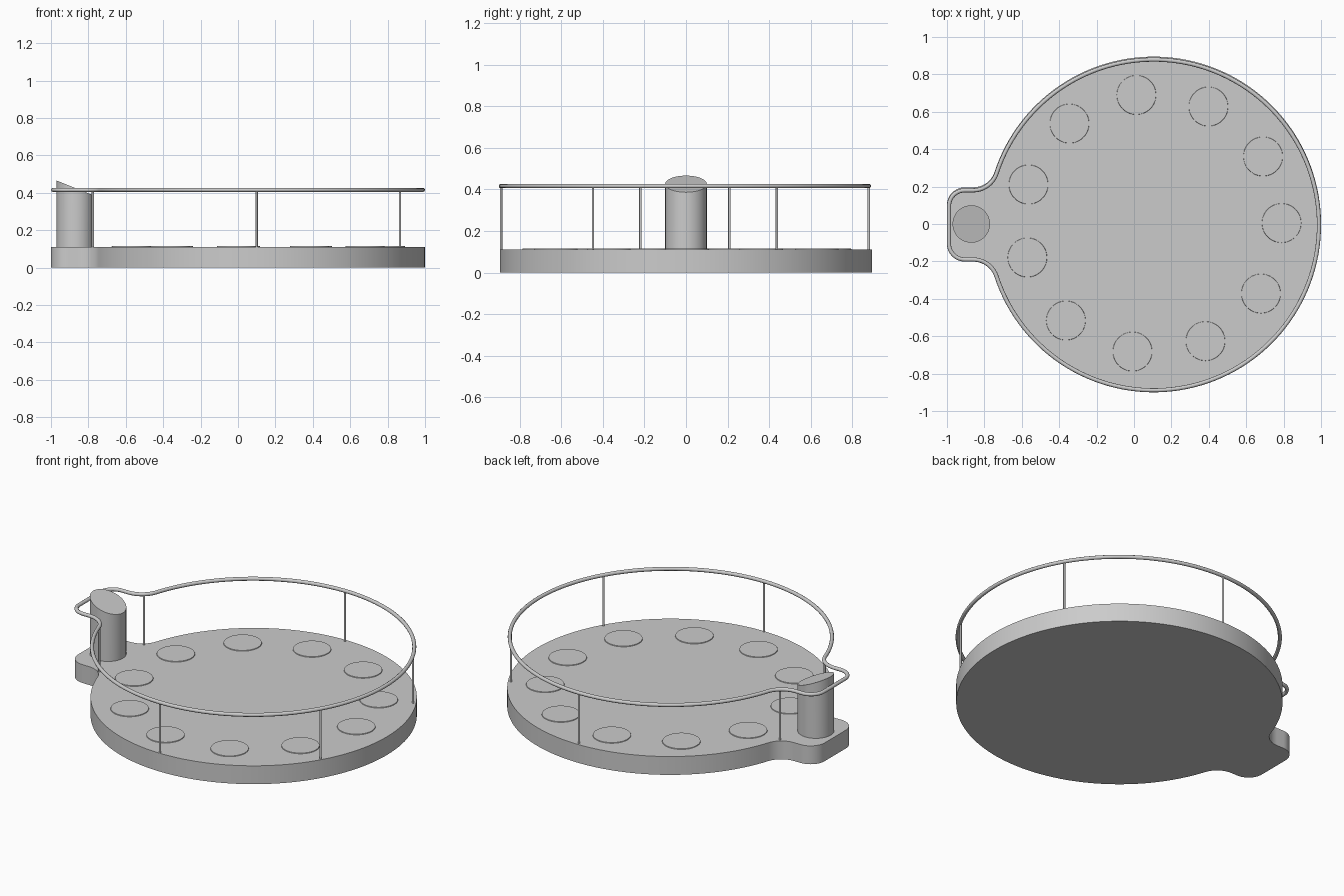
import bpy, bmesh
from math import sin, cos, pi, sqrt, atan2, radians

if "Cube" in bpy.data.objects:
    bpy.data.objects.remove(bpy.data.objects["Cube"])

CX, R = 0.105, 0.895        # round floor centre and radius
TOP = 0.111                 # floor height
RAIL_Z, TUBE = 0.416, 0.011
SHIFT = -0.005              # the rail sits slightly off to the front


def arc(cx, cy, r, a0, a1, n):
    return [(cx + r * cos(a0 + (a1 - a0) * i / n),
             cy + r * sin(a0 + (a1 - a0) * i / n)) for i in range(n + 1)]


def outline(d):
    """Disc blended into a small rounded tab at -x, inset by d."""
    rad, half, fil, cor, left = R - d, 0.196 - d, 0.12 + d, 0.095 - d, -1 + d
    fy = half + fil
    fx = CX - sqrt((rad + fil) ** 2 - fy ** 2)
    a = atan2(fy, fx - CX)
    upper = arc(CX, 0, rad, 0, a, 64)
    upper += arc(fx, fy, fil, a - pi, -pi / 2, 10)[1:]
    upper += arc(left + cor, half - cor, cor, pi / 2, pi, 10)
    lower = [(x, -y) for x, y in reversed(upper[1:])]
    return upper + lower


def finish(name, bm, smooth=True):
    bmesh.ops.recalc_face_normals(bm, faces=bm.faces)
    me = bpy.data.meshes.new(name)
    bm.to_mesh(me)
    bm.free()
    ob = bpy.data.objects.new(name, me)
    bpy.context.collection.objects.link(ob)
    bpy.ops.object.select_all(action='DESELECT')
    ob.select_set(True)
    bpy.context.view_layer.objects.active = ob
    bpy.ops.object.shade_smooth_by_angle(angle=radians(35))
    return ob


def cylinder(name, x, y, z0, z1, r, segs, slope=0.0, r_top=None):
    bm = bmesh.new()
    bmesh.ops.create_cone(bm, cap_ends=True, segments=segs, radius1=r,
                          radius2=r_top or r, depth=z1 - z0)
    for v in bm.verts:
        if v.co.z > 0:
            v.co.z -= slope * v.co.x
        v.co.x += x
        v.co.y += y
        v.co.z += (z0 + z1) / 2
    return finish(name, bm)


# Floor slab with tab
bm = bmesh.new()
face = bm.faces.new([bm.verts.new((x, y, 0)) for x, y in outline(0)])
ext = bmesh.ops.extrude_face_region(bm, geom=[face])
for v in ext['geom']:
    if isinstance(v, bmesh.types.BMVert):
        v.co.z = TOP
finish("floor_slab", bm)

# Handrail tube following the floor outline
curve = bpy.data.curves.new("handrail", 'CURVE')
curve.dimensions = '3D'
curve.bevel_depth = TUBE
curve.bevel_resolution = 3
pts = outline(TUBE)
spline = curve.splines.new('POLY')
spline.points.add(len(pts) - 1)
for p, (x, y) in zip(spline.points, pts):
    p.co = (x, y + SHIFT, RAIL_Z, 1)
spline.use_cyclic_u = True
spline.use_smooth = True
bpy.context.collection.objects.link(bpy.data.objects.new("handrail", curve))

# Thin rail posts, mirrored front and back
for i, (x, y) in enumerate([(CX - 0.005, 0.884), (0.866, 0.442), (-0.776, 0.214)]):
    for side, s in (("front", -1), ("back", 1)):
        cylinder(f"rail_post_{side}_{i}", x, s * y + SHIFT, TOP - 0.005, RAIL_Z, 0.006, 16)

# Control pillar with slanted top
cylinder("control_pillar", -0.87, 0, TOP - 0.01, 0.426, 0.1, 64, slope=0.4)

# Low round pads on the floor
pads = [(0.013, 0.69), (0.398, 0.628), (0.69, 0.361), (0.789, 0.005),
        (0.679, -0.372), (0.382, -0.626), (-0.008, -0.682), (-0.364, -0.516),
        (-0.57, -0.179), (-0.564, 0.211), (-0.345, 0.537)]
for i, (x, y) in enumerate(pads):
    cylinder(f"floor_pad_{i}", x, y, TOP - 0.005, TOP + 0.004, 0.107, 48, r_top=0.104)
